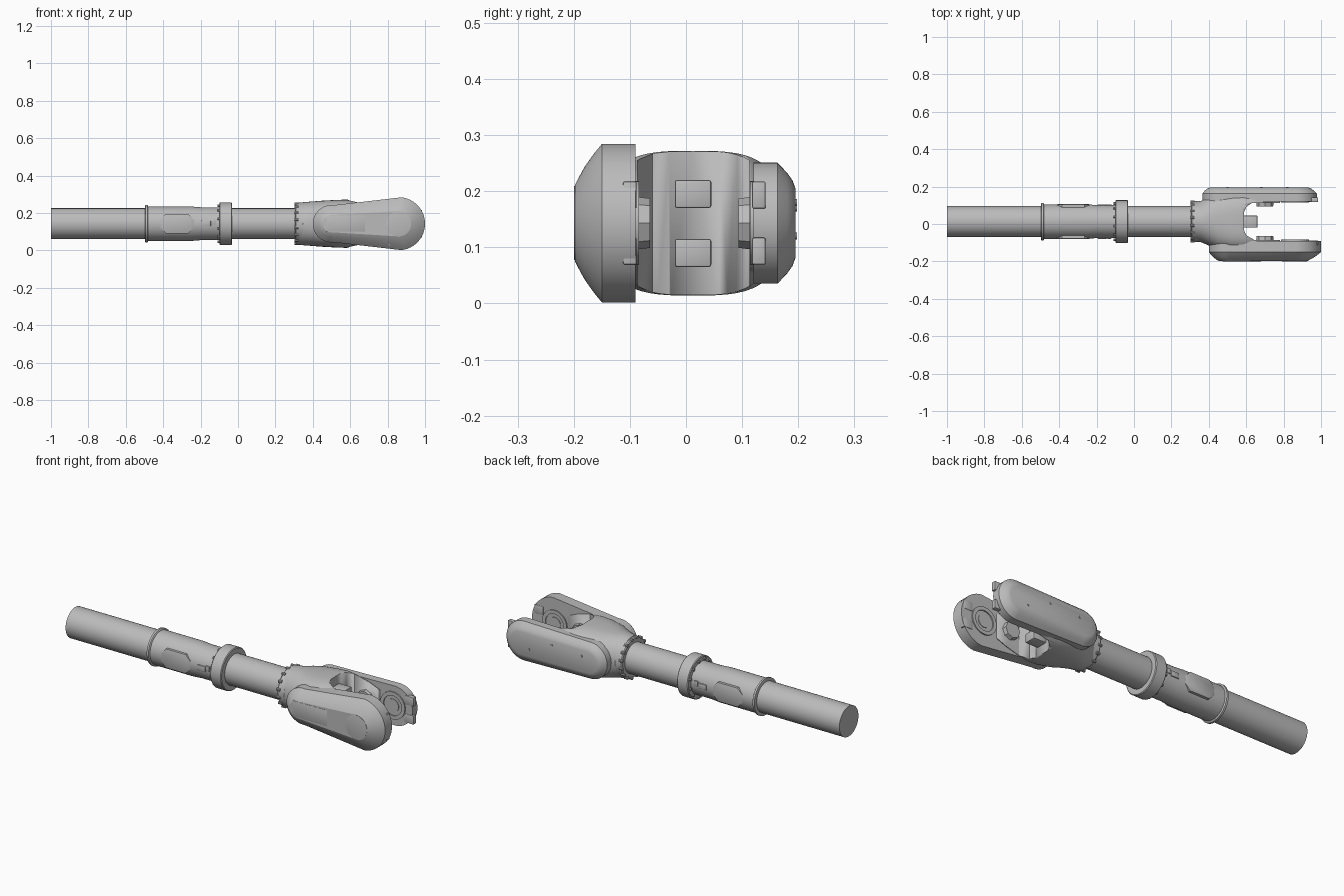
import bpy, bmesh, math
from mathutils import Matrix, Vector

cube = bpy.data.objects.get("Cube")
if cube:
    bpy.data.objects.remove(cube, do_unlink=True)

grey = bpy.data.materials.new("plain grey")
grey.use_nodes = True
grey.diffuse_color = (0.5, 0.5, 0.5, 1)
grey.node_tree.nodes["Principled BSDF"].inputs["Base Color"].default_value = (0.5, 0.5, 0.5, 1)

CY, CZ = 0.013, 0.143      # centre line of the shaft
TAU = math.tau


def finish(name, bm, angle=30):
    bmesh.ops.recalc_face_normals(bm, faces=bm.faces)
    mesh = bpy.data.meshes.new(name)
    bm.to_mesh(mesh)
    bm.free()
    mesh.materials.append(grey)
    ob = bpy.data.objects.new(name, mesh)
    bpy.context.collection.objects.link(ob)
    bpy.ops.object.select_all(action='DESELECT')
    ob.select_set(True)
    bpy.context.view_layer.objects.active = ob
    bpy.ops.object.shade_smooth_by_angle(angle=math.radians(angle))
    return ob


def loft(name, rings, angle=30, closed=False):
    """Skin a list of point rings; cap the ends unless the loop is closed."""
    bm = bmesh.new()
    loops = [[bm.verts.new(p) for p in ring] for ring in rings]
    pairs = list(zip(loops, loops[1:]))
    if closed:
        pairs.append((loops[-1], loops[0]))
    for a, b in pairs:
        for i in range(len(a)):
            j = (i + 1) % len(a)
            bm.faces.new((a[i], a[j], b[j], b[i]))
    if not closed:
        bm.faces.new(loops[0])
        bm.faces.new(loops[-1])
    return finish(name, bm, angle)


def turned(name, profile, sides=48, closed=False):
    """Shape turned about the shaft line from (x, radius) pairs."""
    rings = [[(x, CY + r * math.cos(TAU * i / sides), CZ + r * math.sin(TAU * i / sides))
              for i in range(sides)] for x, r in profile]
    return loft(name, rings, closed=closed)


def hub(name, x, profile, sides=40, closed=False, z=CZ):
    """Shape turned about a cross axis from (y, radius) pairs."""
    rings = [[(x + r * math.cos(TAU * i / sides), y, z + r * math.sin(TAU * i / sides))
              for i in range(sides)] for y, r in profile]
    return loft(name, rings, closed=closed)


def box(name, lo, hi, bevel=0.0):
    bm = bmesh.new()
    lo, hi = Vector(lo), Vector(hi)
    size = hi - lo
    bmesh.ops.create_cube(bm, size=1, matrix=Matrix.Translation((lo + hi) / 2) @ Matrix.Diagonal((*size, 1)))
    if bevel:
        bmesh.ops.bevel(bm, geom=bm.edges[:], offset=bevel, segments=2, affect='EDGES', profile=0.5)
    return finish(name, bm)


def bolt_circle(name, x, radius, count, size, length):
    """Bolt heads lying along the shaft, joined in one object."""
    bm = bmesh.new()
    for i in range(count):
        a = TAU * (i + 0.5) / count
        m = Matrix.Translation((x, CY + radius * math.cos(a), CZ + radius * math.sin(a)))
        m = m @ Matrix.Rotation(math.pi / 2, 4, 'Y')
        bmesh.ops.create_cone(bm, cap_ends=True, segments=10, radius1=size, radius2=size,
                              depth=length, matrix=m)
    finish(name, bm)


def egg(y, x1, r1, x2, r2, n=24):
    """Outline of two circles joined by tangents: small end x1, large end x2."""
    lean = math.acos((r1 - r2) / (x2 - x1))
    pts = []
    for cx, r, start, end in ((x2, r2, lean - math.pi, math.pi - lean),
                              (x1, r1, math.pi - lean, math.pi + lean)):
        if cx == x2:
            start, end = -(math.pi - lean), math.pi - lean
        for i in range(n + 1):
            a = start + (end - start) * i / n
            pts.append((cx + r * math.cos(a), y, CZ + r * math.sin(a)))
    return pts


# Shaft, sleeve and rings
turned("shaft", [(-1, 0.083), (0.33, 0.083)])
turned("sleeve", [(-0.48, 0.092), (-0.25, 0.092), (-0.2, 0.088), (-0.09, 0.088)])
turned("sleeve_flange", [(-0.497, 0.094), (-0.495, 0.1), (-0.484, 0.1), (-0.48, 0.094)])
turned("stop_ring", [(-0.1, 0.083), (-0.1, 0.11), (-0.096, 0.114), (-0.036, 0.114),
                     (-0.032, 0.11), (-0.032, 0.083)])
bolt_circle("stop_ring_bolts", -0.104, 0.1, 12, 0.007, 0.012)

# Flat elongated pads and small latches on both sides of the sleeve
for side, label in ((-1, "front"), (1, "back")):
    rings = []
    for off, grow in ((0.06, 0), (0.09, 0), (0.093, -0.006)):
        w, h, c = 0.09 + grow, 0.052 + grow, 0.03
        corner = [(w, h - c), (w - c, h), (c - w, h), (-w, h - c),
                  (-w, c - h), (c - w, -h), (w - c, -h), (w, c - h)]
        rings.append([(-0.325 + u, CY + side * off, CZ + v) for u, v in corner])
    loft(label + "_sleeve_pad", rings)
    y0, y1 = sorted((CY + side * 0.07, CY + side * 0.092))
    box(label + "_latch", (-0.195, y0, 0.13), (-0.145, y1, 0.16), 0.003)
    box(label + "_latch_tab", (-0.145, y0, 0.138), (-0.12, y1, 0.166), 0.003)

# Collar where the shaft enters the yoke
turned("yoke_collar", [(0.305, 0.083), (0.305, 0.104), (0.31, 0.109), (0.345, 0.109), (0.36, 0.1)])
bolt_circle("collar_bolts", 0.312, 0.107, 16, 0.008, 0.022)

# Yoke body: round section blending to a broad rounded block
sections = []
for x, y0, y1, h, power in ((0.32, -0.09, 0.116, 0.112, 2), (0.36, -0.098, 0.124, 0.116, 2),
                            (0.4, -0.115, 0.155, 0.119, 2.2), (0.45, -0.135, 0.168, 0.123, 2.6),
                            (0.52, -0.145, 0.17, 0.127, 3), (0.58, -0.145, 0.17, 0.129, 3.2),
                            (0.64, -0.145, 0.168, 0.122, 3.2), (0.72, -0.14, 0.165, 0.1, 3.2),
                            (0.78, -0.14, 0.16, 0.075, 3)):
    ring = []
    for i in range(56):
        c, s = math.cos(TAU * i / 56), math.sin(TAU * i / 56)
        u = math.copysign(abs(c) ** (2 / power), c)
        v = math.copysign(abs(s) ** (2 / power), s)
        ring.append((x, (y0 + y1) / 2 + u * (y1 - y0) / 2, CZ + v * h))
    sections.append(ring)
body = loft("yoke_body", sections, 40)

# Open slot of the fork
slot = [(0.587, -0.03), (0.6, -0.06), (0.645, -0.086), (1.1, -0.086),
        (1.1, 0.113), (0.63, 0.113), (0.6, 0.09), (0.587, 0.06)]
cutter = loft("slot_cutter", [[(x, y, z) for x, y in slot] for z in (-0.2, 0.5)])
cutter.hide_render = True
cutter.hide_viewport = True
cut = body.modifiers.new("slot", 'BOOLEAN')
cut.operation = 'DIFFERENCE'
cut.solver = 'EXACT'
cut.object = cutter
bpy.context.view_layer.objects.active = body
bpy.ops.object.modifier_apply(modifier=cut.name)
bpy.data.objects.remove(cutter, do_unlink=True)

# Fork arms with domed covers
loft("front_arm", [egg(y, 0.5, r1, 0.858, r2) for y, r1, r2 in (
    (-0.09, 0.1, 0.142), (-0.15, 0.1, 0.142), (-0.163, 0.089, 0.126),
    (-0.18, 0.072, 0.102), (-0.192, 0.058, 0.08), (-0.198, 0.046, 0.068))], 25)
loft("back_arm", [egg(y, 0.465, r1, 0.87, r2) for y, r1, r2 in (
    (0.12, 0.1, 0.108), (0.163, 0.1, 0.108), (0.18, 0.085, 0.09),
    (0.19, 0.072, 0.076), (0.195, 0.058, 0.062))], 25)

# Thin panel, cap and screws on the covers
box("front_cover_panel", (0.47, -0.1995, 0.1), (0.68, -0.19, 0.188), 0.003)
hub("front_cover_cap", 0.858, [(-0.19, 0.066), (-0.1995, 0.066), (-0.2, 0.064)])
hub("front_cover_screw", 0.81, [(-0.14, 0.016), (-0.166, 0.016), (-0.168, 0.012)], 16, z=0.042)
for i, (x, z) in enumerate(((0.5, 0.17), (0.68, 0.18), (0.82, 0.12))):
    hub("back_cover_screw_%d" % i, x, [(0.19, 0.007), (0.198, 0.006)], 12, z=z)

# Bearing rings, bosses and end tabs on the inner faces of the arms
for label, face, inward in (("front", -0.09, 1), ("back", 0.12, -1)):
    near, far = face - inward * 0.005, face + inward * 0.006
    hub(label + "_bearing_ring", 0.86, [(near, 0.055), (far, 0.055), (far, 0.075), (near, 0.075)],
        closed=True)
    hub(label + "_bearing_disc", 0.86, [(near, 0.035), (face + inward * 0.003, 0.035)])
    hub(label + "_inner_boss", 0.7, [(near, 0.048), (face + inward * 0.026, 0.044)], 8)
    for level in (0.093, 0.193):
        y0, y1 = sorted((face - inward * 0.022, face + inward * 0.002))
        box(label + "_end_tab", (0.93, y0, level - 0.024), (0.985, y1, level + 0.024), 0.003)

# Lugs on the slot wall
for level in (0.09, 0.195):
    box("slot_lug", (0.57, -0.02, level - 0.025), (0.66, 0.045, level + 0.025), 0.004)
